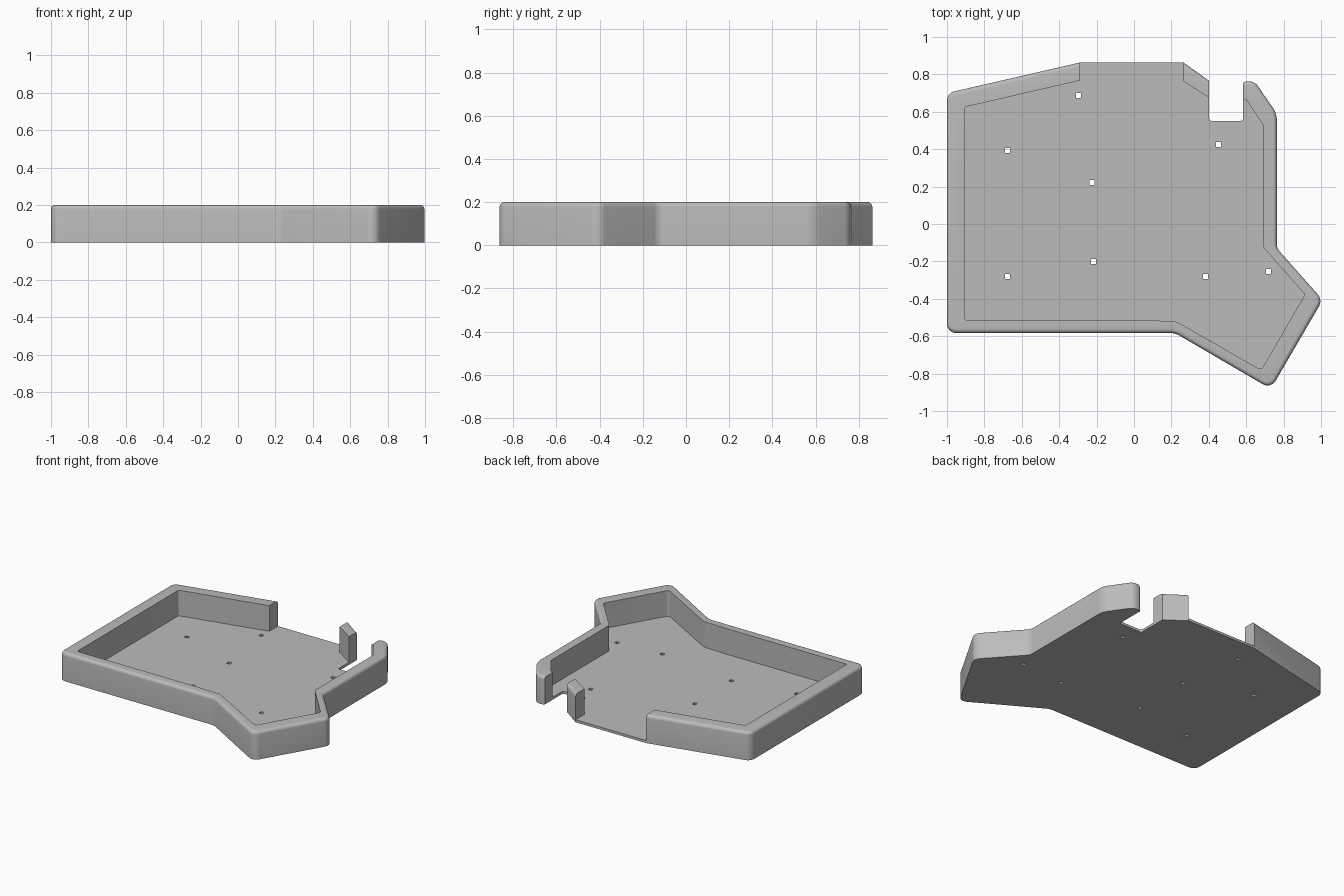
import bpy, bmesh, math
from mathutils import Vector

cube = bpy.data.objects.get("Cube")
if cube:
    bpy.data.objects.remove(cube, do_unlink=True)

HEIGHT, FLOOR, FILLET = 0.2, 0.018, 0.022

grey = bpy.data.materials.new("plain_grey")
grey.use_nodes = True
grey.diffuse_color = (0.5, 0.5, 0.5, 1)
grey.node_tree.nodes["Principled BSDF"].inputs["Base Color"].default_value = (0.5, 0.5, 0.5, 1)


def outline(corners, inset=0.0, steps=8):
    """Counter-clockwise outline with rounded corners, moved inwards by inset."""
    points = []
    n = len(corners)
    for i, (x, y, r) in enumerate(corners):
        p = Vector((x, y))
        into = (p - Vector(corners[i - 1][:2])).normalized()
        out = (Vector(corners[(i + 1) % n][:2]) - p).normalized()
        n1, n2 = Vector((-into.y, into.x)), Vector((-out.y, out.x))
        miter = (n1 + n2) / (1 + n1.dot(n2))
        if r == 0:
            points.append(p + miter * inset)
            continue
        side = 1 if into.cross(out) > 0 else -1
        centre = p + miter * r * side
        radius = r - inset * side
        turn = into.angle_signed(out)
        for k in range(steps + 1):
            a = -turn * k / steps
            d = -n1 * side
            points.append(centre + radius * Vector((
                d.x * math.cos(a) - d.y * math.sin(a),
                d.x * math.sin(a) + d.y * math.cos(a))))
    return points


def loft(name, loops):
    """Closed solid through a stack of (points, z) loops."""
    bm = bmesh.new()
    rings = [[bm.verts.new((p.x, p.y, z)) for p in pts] for pts, z in loops]
    for a, b in zip(rings, rings[1:]):
        for i in range(len(a)):
            j = (i + 1) % len(a)
            bm.faces.new((a[i], a[j], b[j], b[i]))
    bm.faces.new(rings[0][::-1])
    bm.faces.new(rings[-1])
    bmesh.ops.recalc_face_normals(bm, faces=bm.faces)
    mesh = bpy.data.meshes.new(name)
    bm.to_mesh(mesh)
    bm.free()
    mesh.materials.append(grey)
    obj = bpy.data.objects.new(name, mesh)
    bpy.context.collection.objects.link(obj)
    return obj


def block(name, x0, x1, y0, y1, z0, z1, r=0):
    pts = outline([(x0, y0, r), (x1, y0, r), (x1, y1, r), (x0, y1, r)])
    return loft(name, [(pts, z0), (pts, z1)])


# Outer shell: straight sides and a rounded top edge
shell = [(-1, -0.583, 0.05), (0.22, -0.583, 0.1), (0.732, -0.882, 0.05),
         (1.009, -0.406, 0.055), (0.764, -0.13, 0.06), (0.764, 0.59, 0.12),
         (0.645, 0.763, 0.06), (0.577, 0.763, 0.026), (0.577, 0.6, 0),
         (0.5, 0.696, 0), (0.265, 0.863, 0), (-0.29, 0.863, 0), (-1, 0.7, 0.05)]
loops = [(outline(shell), 0)]
for k in range(6):
    a = math.pi / 2 * k / 5
    loops.append((outline(shell, FILLET * (1 - math.cos(a))),
                  HEIGHT - FILLET + FILLET * math.sin(a)))
tray = loft("tray", loops)

# Inner hollow that leaves walls and a thin floor
hollow = [(-0.906, -0.514, 0.015), (0.03, -0.514, 0), (0.225, -0.52, 0.08),
          (0.68, -0.781, 0.02), (0.914, -0.377, 0.015), (0.69, -0.123, 0.04),
          (0.69, 0.53, 0.02), (0.6, 0.664, 0.02), (0.5, 0.69, 0),
          (0.4, 0.676, 0), (0.265, 0.762, 0), (-0.29, 0.767, 0), (-0.906, 0.625, 0.015)]
pts = outline(hollow)
cutters = [loft("hollow_cutter", [(pts, FLOOR), (pts, 0.4)])]

# Back wall opening, slot through the floor, and screw holes
cutters.append(block("opening_cutter", -0.29, 0.265, 0.6, 1, FLOOR, 0.4))
cutters.append(block("slot_cutter", 0.402, 0.583, 0.551, 1, -0.1, 0.4, 0.015))
holes = [(-0.676, 0.393), (-0.297, 0.687), (-0.225, 0.222), (-0.217, -0.2),
         (-0.676, -0.28), (0.382, -0.28), (0.72, -0.254), (0.452, 0.425)]
for x, y in holes:
    cutters.append(block("hole_cutter", x - 0.013, x + 0.013, y - 0.013, y + 0.013, -0.1, 0.1))

bpy.ops.object.select_all(action='DESELECT')
tray.select_set(True)
bpy.context.view_layer.objects.active = tray
for cutter in cutters:
    cutter.hide_render = True
    mod = tray.modifiers.new("cut", 'BOOLEAN')
    mod.operation, mod.solver, mod.object = 'DIFFERENCE', 'EXACT', cutter
    bpy.ops.object.modifier_apply(modifier=mod.name)
    bpy.data.objects.remove(cutter, do_unlink=True)

bpy.ops.object.shade_smooth_by_angle(angle=math.radians(30))
